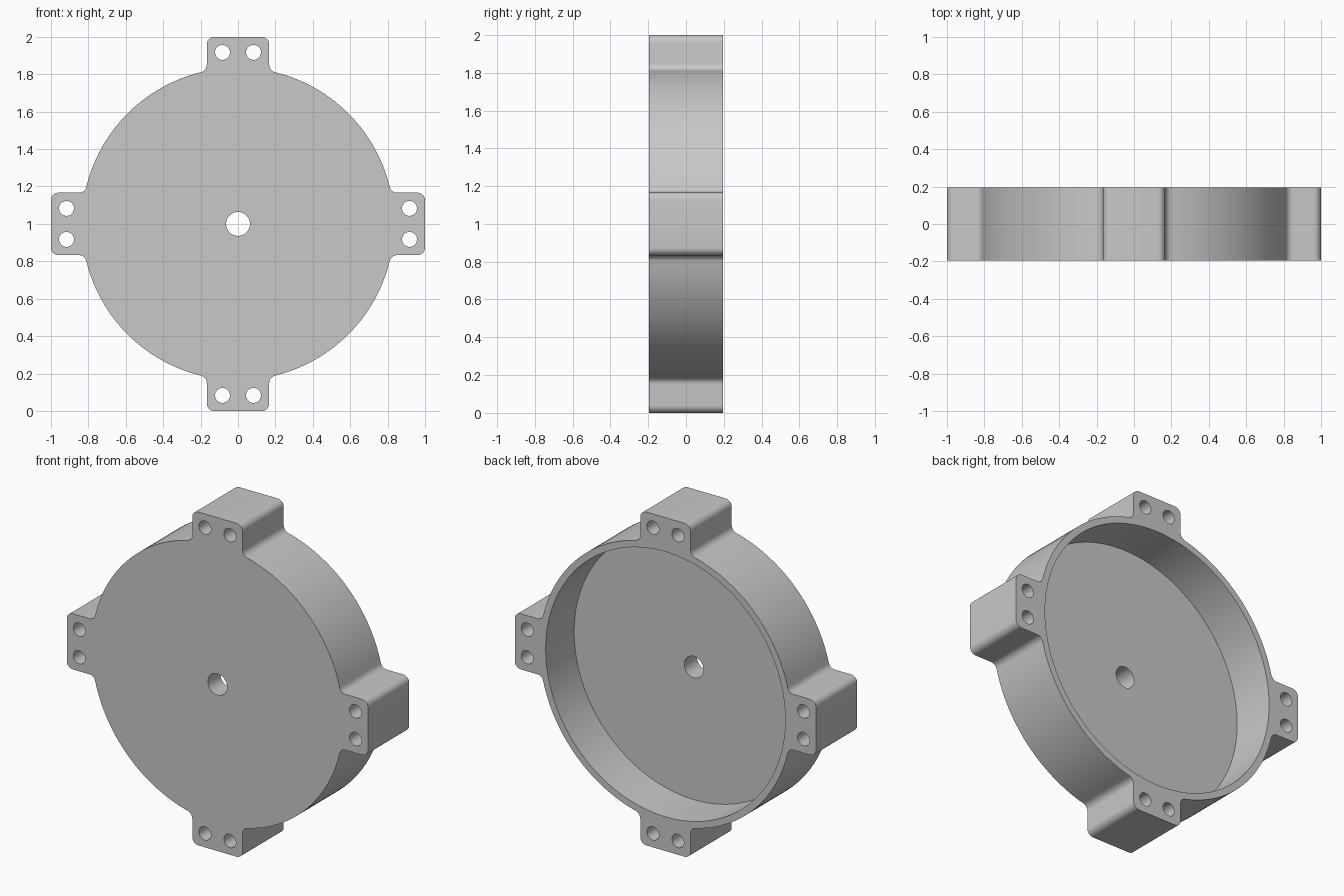
import bpy, bmesh
from math import sin, cos, pi, sqrt, atan2
from mathutils import Matrix, Vector

if "Cube" in bpy.data.objects:
    bpy.data.objects.remove(bpy.data.objects["Cube"], do_unlink=True)

HALF_DEPTH = 0.195
DISC_R, CAVITY_R, FLOOR = 0.835, 0.795, 0.12
TAB_W, CORNER, FILLET = 0.167, 0.04, 0.04
BOLT_R, BOLT_X, BOLT_Z = 0.04, 0.083, 0.917
BORE_R = 0.064

grey = bpy.data.materials.new("plain grey")
grey.use_nodes = True
colour = (0.58, 0.58, 0.58, 1)
grey.diffuse_color = colour
grey.node_tree.nodes["Principled BSDF"].inputs["Base Color"].default_value = colour


def arc(cx, cz, r, start, end, steps):
    return [Vector((cx + r * cos(start + (end - start) * i / steps),
                    cz + r * sin(start + (end - start) * i / steps)))
            for i in range(steps + 1)]


def prism(name, outline, y0, y1):
    """Extrude a counter-clockwise front outline from y0 back to y1."""
    bm = bmesh.new()
    face = bm.faces.new([bm.verts.new((p.x, y0, p.y + 1)) for p in outline])
    new = bmesh.ops.extrude_face_region(bm, geom=[face], use_keep_orig=True)["geom"]
    verts = [g for g in new if isinstance(g, bmesh.types.BMVert)]
    bmesh.ops.translate(bm, verts=verts, vec=(0, y1 - y0, 0))
    bmesh.ops.recalc_face_normals(bm, faces=bm.faces)
    mesh = bpy.data.meshes.new(name)
    bm.to_mesh(mesh)
    bm.free()
    mesh.materials.append(grey)
    obj = bpy.data.objects.new(name, mesh)
    bpy.context.collection.objects.link(obj)
    return obj


def cut_round(target, x, z, r, y0, y1, steps):
    cutter = prism("cutter", arc(x, z, r, 0, 2 * pi, steps)[:-1], y0, y1)
    cutter.hide_render = True
    mod = target.modifiers.new("cut", 'BOOLEAN')
    mod.operation, mod.solver, mod.object = 'DIFFERENCE', 'EXACT', cutter
    bpy.context.view_layer.objects.active = target
    bpy.ops.object.modifier_apply(modifier=mod.name)
    bpy.data.objects.remove(cutter, do_unlink=True)


# Outline: one rounded tab plus the disc arc after it, repeated four times
fx = TAB_W + FILLET
fz = sqrt((DISC_R + FILLET) ** 2 - fx ** 2)
phi = atan2(fz, fx)
side = arc(fx, fz, FILLET, phi + pi, pi, 8)
side += arc(TAB_W - CORNER, 1 - CORNER, CORNER, 0, pi / 2, 8)
quarter = side + [Vector((-p.x, p.y)) for p in reversed(side)]
quarter += arc(0, 0, DISC_R, pi - phi, phi + pi / 2, 28)[1:-1]
outline = [Matrix.Rotation(k * pi / 2, 2) @ p for k in range(4) for p in quarter]

# Solid body, then cavity open at the back, central bore and bolt holes
housing = prism("round_housing", outline, -HALF_DEPTH, HALF_DEPTH)
cut_round(housing, 0, 0, CAVITY_R, FLOOR - HALF_DEPTH, HALF_DEPTH + 0.1, 128)
cut_round(housing, 0, 0, BORE_R, -0.4, 0.4, 48)
for k in range(4):
    for s in (-1, 1):
        p = Matrix.Rotation(k * pi / 2, 2) @ Vector((s * BOLT_X, BOLT_Z))
        cut_round(housing, p.x, p.y, BOLT_R, -0.4, 0.4, 32)

# Smooth curved walls, crisp rims
bpy.ops.object.select_all(action='DESELECT')
housing.select_set(True)
bpy.context.view_layer.objects.active = housing
bpy.ops.object.shade_smooth_by_angle(angle=pi / 6)
